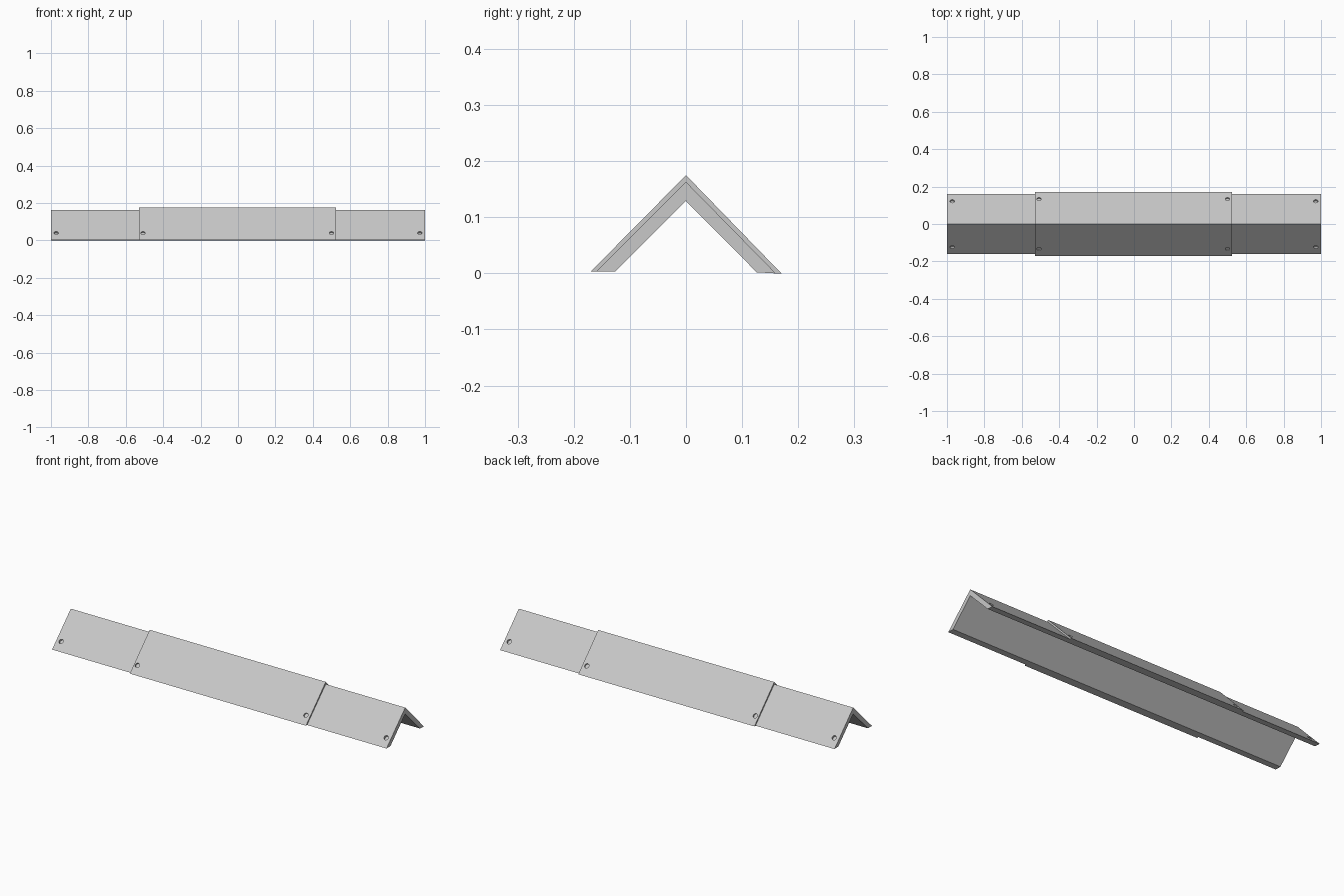
import bpy, bmesh
from math import pi
from mathutils import Matrix, Vector

cube = bpy.data.objects.get("Cube")
if cube:
    bpy.data.objects.remove(cube, do_unlink=True)

grey = bpy.data.materials.new("light grey")
grey.use_nodes = True
colour = (0.58, 0.58, 0.58, 1)
grey.diffuse_color = colour
grey.node_tree.nodes["Principled BSDF"].inputs["Base Color"].default_value = colour


def add_object(name, bm):
    bmesh.ops.recalc_face_normals(bm, faces=bm.faces)
    mesh = bpy.data.meshes.new(name)
    bm.to_mesh(mesh)
    bm.free()
    mesh.materials.append(grey)
    obj = bpy.data.objects.new(name, mesh)
    bpy.context.collection.objects.link(obj)
    return obj


def angle_bar(name, x0, x1, outer, inner):
    """Extrude a chevron between two 45 degree roof lines along x."""
    profile = []
    for half, apex in ((outer, 1), (inner, -1)):
        width, top, foot = half
        side = [(-width, 0.003), (0, top), (width, foot)]
        profile += side[::apex]
    bm = bmesh.new()
    face = bm.faces.new([bm.verts.new((x0, y, z)) for y, z in profile])
    new = bmesh.ops.extrude_face_region(bm, geom=[face])["geom"]
    moved = [v for v in new if isinstance(v, bmesh.types.BMVert)]
    bmesh.ops.translate(bm, verts=moved, vec=(x1 - x0, 0, 0))
    return add_object(name, bm)


def drill(obj, xs, apex, depth):
    """Cut round blind holes square to both slopes."""
    bm = bmesh.new()
    height = 0.04
    for x in xs:
        for side in (-1, 1):
            normal = Vector((0, side, 1)).normalized()
            spot = Vector((x, side * (apex - height), height))
            turn = Matrix.Rotation(-side * pi / 4, 4, "X")
            bmesh.ops.create_cone(bm, cap_ends=True, segments=20, radius1=0.012,
                                  radius2=0.012, depth=2 * depth,
                                  matrix=Matrix.Translation(spot) @ turn)
    cutter = add_object(obj.name + "_hole_cutter", bm)
    cutter.hide_render = True
    cutter.hide_viewport = True
    mod = obj.modifiers.new("holes", "BOOLEAN")
    mod.operation = "DIFFERENCE"
    mod.solver = "EXACT"
    mod.object = cutter


# Long inner angle beam, and the thin sleeve wrapped over its middle
beam_line = (0.16, 0.163, 0.0)
beam = angle_bar("angle_beam", -1, 1, beam_line, (0.126, 0.129, 0.002))
sleeve = angle_bar("middle_sleeve", -0.528, 0.525, (0.17, 0.175, 0.0), beam_line)

# Fixing holes near the ends of both parts
drill(beam, (-0.972, 0.972), 0.163, 0.012)
drill(sleeve, (-0.508, 0.5), 0.175, 0.02)
